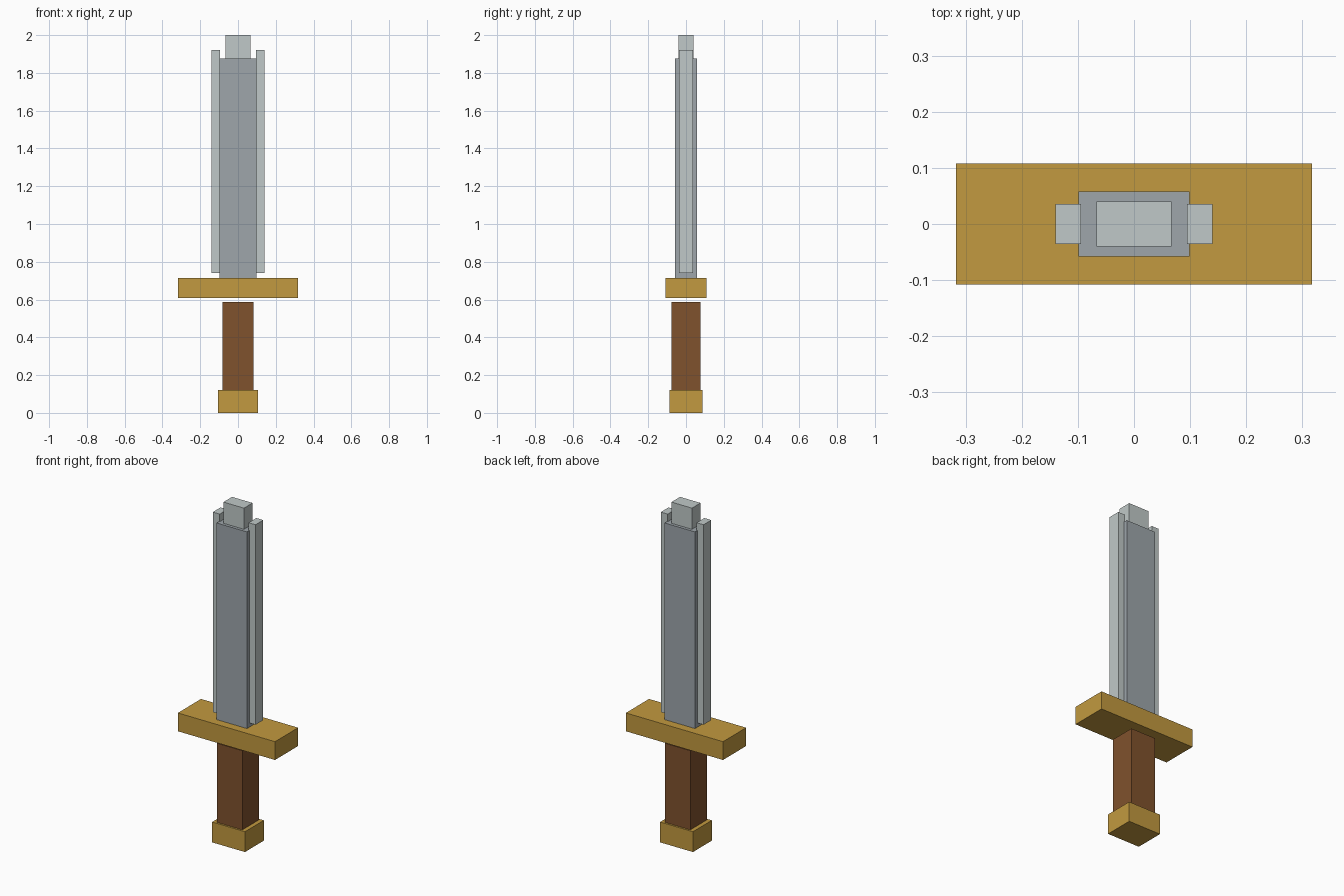
import bpy

cube = bpy.data.objects.get("Cube")
if cube:
    bpy.data.objects.remove(cube, do_unlink=True)


def material(name, rgb):
    mat = bpy.data.materials.new(name)
    mat.use_nodes = True
    colour = (*rgb, 1.0)
    mat.diffuse_color = colour
    mat.node_tree.nodes["Principled BSDF"].inputs["Base Color"].default_value = colour
    return mat


def block(name, mat, half_x, half_y, bottom, top, x=0.0):
    """Box centred on y = 0, given half widths and its height range."""
    bpy.ops.mesh.primitive_cube_add(size=2, location=(x, 0, (bottom + top) / 2))
    obj = bpy.context.object
    obj.name = name
    obj.scale = (half_x, half_y, (top - bottom) / 2)
    bpy.ops.object.transform_apply(location=False, rotation=False, scale=True)
    obj.data.materials.append(mat)
    return obj


gold = material("gold", (0.54, 0.32, 0.05))
leather = material("brown leather", (0.216, 0.084, 0.026))
steel = material("dark steel", (0.342, 0.381, 0.407))
bright = material("bright steel", (0.527, 0.584, 0.578))

# Hilt
block("pommel", gold, 0.107, 0.088, 0.0, 0.12)
block("grip", leather, 0.082, 0.077, 0.12, 0.587)
block("guard", gold, 0.317, 0.108, 0.607, 0.715)

# Blade with a bright tip and two cutting edges
block("blade", steel, 0.099, 0.058, 0.715, 1.875)
block("blade_tip", bright, 0.067, 0.04, 1.87, 2.0)
for side, sign in (("left", 1), ("right", -1)):
    block(f"{side}_edge", bright, 0.0225, 0.036, 0.74, 1.92, x=sign * 0.117)
